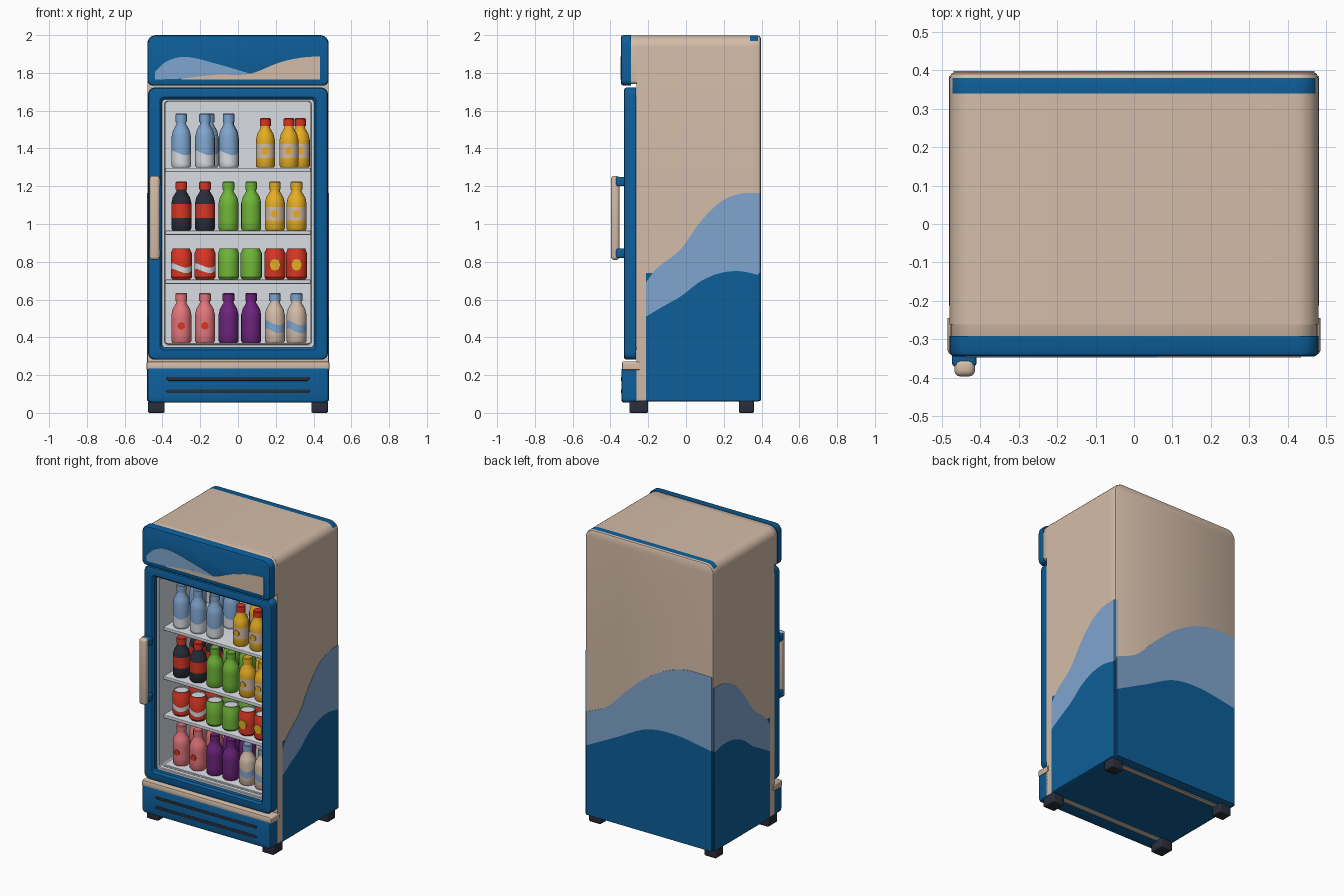
import bpy, bmesh, math
from mathutils import Vector

if "Cube" in bpy.data.objects:
    bpy.data.objects.remove(bpy.data.objects["Cube"])

def srgb(c):
    return tuple((v / 255 / 12.92) if v < 10 else ((v / 255 + 0.055) / 1.055) ** 2.4 for v in c) + (1.0,)

COLORS = {"blue": (13, 94, 153), "beige": (212, 188, 168), "light_blue": (128, 166, 207),
          "white": (216, 220, 226), "dark": (42, 46, 58), "red": (218, 54, 36), "yellow": (236, 178, 36),
          "green": (112, 182, 56), "pink": (228, 118, 124), "purple": (108, 36, 124)}
NAMES = list(COLORS)
MATS = []
for n, c in COLORS.items():
    m = bpy.data.materials.new(n)
    m.diffuse_color = srgb(c)
    m.use_nodes = True
    m.node_tree.nodes["Principled BSDF"].inputs["Base Color"].default_value = m.diffuse_color
    MATS.append(m)
IDX = {n: i for i, n in enumerate(NAMES)}

def finish(name, bm):
    """Smooth shading with sharp edges kept, then make the object."""
    bmesh.ops.recalc_face_normals(bm, faces=bm.faces)
    for f in bm.faces:
        f.smooth = True
    for e in bm.edges:
        e.smooth = len(e.link_faces) == 2 and e.calc_face_angle(0) < math.radians(35)
    me = bpy.data.meshes.new(name)
    bm.to_mesh(me)
    bm.free()
    for m in MATS:
        me.materials.append(m)
    ob = bpy.data.objects.new(name, me)
    bpy.context.collection.objects.link(ob)
    return ob

def loft(loops, mats, cap0=None, cap1=None, closed=False):
    """Skin a row of equal loops; one colour per band, optional end caps."""
    bm = bmesh.new()
    vs = [[bm.verts.new(p) for p in lp] for lp in loops]
    k = len(vs[0])
    for i in range(len(vs) if closed else len(vs) - 1):
        a, b = vs[i], vs[(i + 1) % len(vs)]
        mat = mats if isinstance(mats, str) else mats[i]
        for j in range(k):
            f = bm.faces.new((a[j], a[(j + 1) % k], b[(j + 1) % k], b[j]))
            f.material_index = IDX[mat]
    for lp, cap in ((vs[0], cap0), (vs[-1], cap1)):
        if cap:
            bm.faces.new(lp).material_index = IDX[cap]
    return bm

def rrect(x, z0, z1, y, rt, rb, n=6):
    """Rounded rectangle in the xz plane, half width x."""
    pts = []
    for cx, cz, r, a0 in ((x - rt, z1 - rt, rt, 0), (rt - x, z1 - rt, rt, 90),
                          (rb - x, z0 + rb, rb, 180), (x - rb, z0 + rb, rb, 270)):
        for i in range(n + 1):
            a = math.radians(a0 + 90 * i / n)
            pts.append(Vector((cx + r * math.cos(a), y, cz + r * math.sin(a))))
    return pts

def slab(name, x, z0, z1, y0, y1, rt, rb, mat, bev=0.012):
    """Rounded panel, softened on its front edge."""
    return finish(name, loft([rrect(x, z0, z1, y1, rt, rb), rrect(x, z0, z1, y0 + bev, rt, rb),
                              rrect(x - bev * .3, z0 + bev * .3, z1 - bev * .3, y0 + bev * .3, rt, rb),
                              rrect(x - bev, z0 + bev, z1 - bev, y0, rt, rb)], mat, mat, mat))

def box(name, x0, x1, y0, y1, z0, z1, mat, bev=0.0):
    bm = bmesh.new()
    bmesh.ops.create_cube(bm, size=1)
    for v in bm.verts:
        v.co = Vector(((x0 + x1) / 2 + v.co.x * (x1 - x0), (y0 + y1) / 2 + v.co.y * (y1 - y0),
                       (z0 + z1) / 2 + v.co.z * (z1 - z0)))
    if bev:
        bmesh.ops.bevel(bm, geom=bm.edges[:], offset=bev, segments=3, profile=0.5, affect='EDGES')
    for f in bm.faces:
        f.material_index = IDX[mat]
    return finish(name, bm)

def curve(pts, t):
    """Smooth curve through a few (t, z) points."""
    i = max([k for k in range(len(pts) - 1) if pts[k][0] <= t + 1e-9], default=0)
    def slope(k):
        a, b = pts[max(k - 1, 0)], pts[min(k + 1, len(pts) - 1)]
        return (b[1] - a[1]) / (b[0] - a[0])
    (t0, z0), (t1, z1) = pts[i], pts[i + 1]
    d = t1 - t0
    u = (t - t0) / d
    return ((2*u**3 - 3*u**2 + 1) * z0 + (u**3 - 2*u**2 + u) * d * slope(i)
            + (3*u**2 - 2*u**3) * z1 + (u**3 - u**2) * d * slope(i + 1))

def wave_plate(name, low, high, place, mat, n=32):
    """Thin painted plate between two curves."""
    a, b = max(low[0][0], high[0][0]), min(low[-1][0], high[-1][0])
    loops = []
    for i in range(n + 1):
        t = a + (b - a) * i / n
        lo = curve(low, t)
        hi = max(curve(high, t), lo + 0.001)
        loops.append([place(t, lo, 0), place(t, lo, .003), place(t, hi, .003), place(t, hi, 0)])
    finish(name, loft(loops, mat, mat, mat))

# Cabinet: hollow shell lofted from the inner back wall round to the outer back
OUT = (0.48, 0.06, 1.998)
bm = loft([rrect(.385, .365, 1.65, .20, .02, .02), rrect(.385, .365, 1.65, -.262, .02, .02),
           rrect(*OUT, -.262, .06, .012), rrect(*OUT, -.212, .06, .012), rrect(*OUT, .34, .06, .012),
           rrect(*OUT, .38, .06, .012), rrect(.476, .064, 1.994, .391, .058, .012),
           rrect(.466, .074, 1.984, .396, .05, .012)],
          ["white", "beige", "beige", "beige", "beige", "beige", "beige"], "white", "beige")
for z in (.74, 1.165):
    bmesh.ops.bisect_plane(bm, geom=bm.verts[:] + bm.edges[:] + bm.faces[:], plane_co=(0, 0, z), plane_no=(0, 0, 1))
for f in bm.faces:
    c = f.calc_center_median()
    if c.y > -.2 and (abs(c.x) > .45 or c.z < .08) and f.material_index == IDX["beige"]:
        if c.z < .74:
            f.material_index = IDX["blue"]
        elif c.z < 1.165 and c.y > .38:
            f.material_index = IDX["light_blue"]
    if .34 < c.y < .38 and c.z > 1.965:
        f.material_index = IDX["blue"]
finish("cabinet", bm)

# Painted waves on both sides and the back
side_low = [(-.212, .51), (-.11, .57), (-.03, .615), (.075, .695), (.18, .74), (.285, .75), (.385, .73)]
side_high = [(-.212, .69), (-.16, .76), (-.03, .865), (.075, 1.01), (.18, 1.115), (.285, 1.16), (.385, 1.165)]
back_low = [(-.47, .74), (-.2, .78), (.015, .76), (.235, .65), (.47, .53)]
back_high = [(-.47, 1.24), (-.28, 1.24), (-.13, 1.195), (.015, 1.11), (.16, .985), (.31, .836), (.47, .76)]
def floor_line(p):
    return [(p[0][0], .062), (p[-1][0], .062)]
for s, side in ((1, "right"), (-1, "left")):
    def on_side(t, z, d, s=s):
        return Vector((s * (.479 + d), t, z))
    wave_plate(side + "_lower_paint", floor_line(side_low), side_low, on_side, "blue")
    wave_plate(side + "_wave_paint", side_low, side_high, on_side, "light_blue")
def on_back(t, z, d):
    return Vector((t, .395 + d, z))
wave_plate("back_lower_paint", floor_line(back_low), back_low, on_back, "blue")
wave_plate("back_wave_paint", back_low, back_high, on_back, "light_blue")

# Header sign with painted waves
slab("header_backing", .478, 1.74, 1.998, -.295, -.2, .06, .02, "beige", .004)
slab("header", .48, 1.733, 2.0, -.345, -.292, .045, .03, "blue")
def on_header(t, z, d):
    return Vector((t, -.344 - d, z))
swoosh = [(-.44, 1.765), (-.3, 1.77), (-.12, 1.79), (.06, 1.795), (.22, 1.855), (.33, 1.88), (.435, 1.888)]
wave_plate("header_light_wave", swoosh, [(-.44, 1.805), (-.38, 1.86), (-.28, 1.885), (-.12, 1.85), (.06, 1.797)],
           on_header, "light_blue")
wave_plate("header_beige_wave", [(-.3, 1.765), (.435, 1.765)], swoosh, on_header, "beige")

# Door frame and inner gasket
def ring(name, x, z0, z1, ix, iz0, iz1, y0, y1, r, mat, b):
    finish(name, loft([rrect(x, z0, z1, y1, r, r), rrect(x, z0, z1, y0 + b, r, r),
                       rrect(x - b * .3, z0 + b * .3, z1 - b * .3, y0 + b * .3, r, r),
                       rrect(x - b, z0 + b, z1 - b, y0, r, r), rrect(ix + b, iz0 - b, iz1 + b, y0, .02, .02),
                       rrect(ix, iz0, iz1, y0 + b, .02, .02), rrect(ix, iz0, iz1, y1, .02, .02)], mat, closed=True))
ring("door_frame", .476, .282, 1.722, .402, .345, 1.66, -.328, -.264, .035, "blue", .012)
ring("door_gasket", .41, .335, 1.67, .386, .363, 1.648, -.29, -.258, .02, "white", .004)

# Handle
box("handle_grip", -.468, -.414, -.397, -.352, .81, 1.255, "beige", .016)
for z in (.82, 1.2):
    box("handle_mount", -.474, -.41, -.372, -.32, z, z + .05, "blue", .01)

# Base with grille slots, trim and feet
slab("base_panel", .48, .055, .24, -.342, -.25, .012, .02, "blue")
slab("base_trim", .485, .228, .272, -.34, -.245, .012, .006, "beige", .01)
for z in (.105, .17):
    slab("grille_slot", .38, z, z + .02, -.345, -.338, .0099, .0099, "dark", .001)
for s in (-1, 1):
    for y0, y1 in ((-.3, -.2), (.28, .36)):
        box("foot", s * .432 - .044, s * .432 + .044, y0, y1, 0, .065, "dark", .008)
box("underside_strip", -.39, .39, .3, .33, .054, .062, "beige")

# Shelves
for z in (.37, .705, .965, 1.297):
    box("shelf", -.384, .384, -.25, .199, z - .022, z, "white", .004)

def turned(name, x, y, z, r, h, rings, mats, bottom, top, n=24):
    """Turned shape from (radius, height, wave) rings."""
    loops = [[Vector((x + r * q * math.cos(a), y + r * q * math.sin(a), z + h * (p + w * math.sin(2 * a + .6))))
              for a in (2 * math.pi * i / n for i in range(n))] for q, p, w in rings]
    finish(name, loft(loops, mats, bottom, top))

def dot(x, y, z, r, size, mat):
    loops = [[Vector((x + size * math.cos(a), yy, z + size * math.sin(a)))
              for a in (2 * math.pi * i / 16 for i in range(16))] for yy in (y - r - .002, y - r + .007)]
    finish("label_dot", loft(loops, mat, mat, mat))

def bottle(x, y, z, r, h, body, label, cap, spot=None, base=None, l0=.2, l1=.48, w=0):
    base = base or body
    turned("bottle", x, y, z, r, h,
           [(.88, 0, 0), (1, .04, 0), (1, l0, w), (1, l1, w), (1, .56, 0), (.86, .68, 0), (.5, .8, 0),
            (.5, .84, 0), (.58, .84, 0), (.58, .98, 0), (.5, 1, 0)],
           [base, base, label, body, body, body, body, cap, cap, cap], base, cap)
    if spot:
        dot(x, y, z + h * .34, r, .02, spot)

def can(x, y, z, r, h, body, label, spot=None):
    turned("can", x, y, z, r, h, [(.82, 0, 0), (1, .08, 0), (1, .28, .07), (1, .46, .07), (1, .86, 0), (.84, .96, 0),
                                  (.84, 1, 0), (.76, 1, 0), (.74, .97, 0)],
           [body, body, label, body, body, body, "white", "white"], "white", "white")
    if spot:
        dot(x, y, z + h * .48, r, .03, spot)

# Drinks, two deep on each shelf
COLS = (-.30, -.175, -.05, .07, .195, .31)
for y in (-.175, .0):
    front = y < -.1
    for x in ((-.3, -.175, -.05) if front else (-.3, -.155, -.048)):
        bottle(x, y, 1.298, .052, .287, "light_blue", "white", "light_blue", base="white", l0=.1, l1=.27, w=.04)
    for x in ((.145, .27) if front else (.145, .33)):
        bottle(x, y, 1.298, .05, .262, "yellow", "beige", "red", "yellow")
    for i, x in enumerate(COLS):
        k = i // 2
        if k == 0:
            bottle(x, y, .966, .053, .258, "dark", "red", "red", l0=.26, l1=.54)
            can(x, y, .706, .056, .163, "red", "white")
            bottle(x, y, .371, .053, .264, "pink", "pink", "pink", "red")
        elif k == 1:
            bottle(x, y, .966, .053, .258, "green", "green", "green")
            can(x, y, .706, .056, .163, "green", "green")
            bottle(x, y, .371, .053, .264, "purple", "purple", "purple")
        else:
            bottle(x, y, .966, .053, .258, "yellow", "beige", "yellow", "yellow")
            can(x, y, .706, .056, .163, "red", "red", "yellow")
            bottle(x, y, .371, .053, .264, "beige", "light_blue", "light_blue", l0=.24, l1=.4, w=.05)
